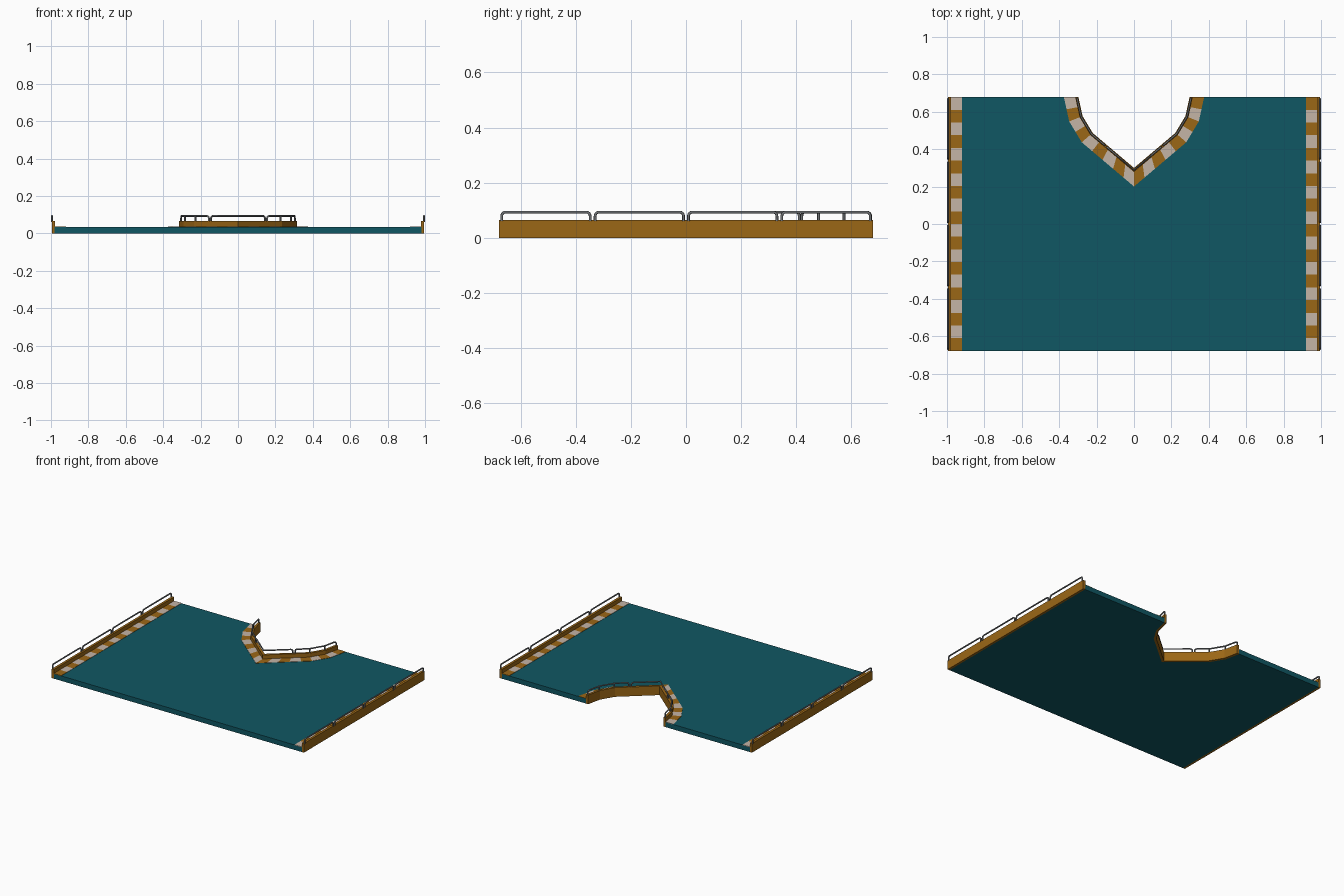
import bpy, bmesh, math
from mathutils import Vector

if "Cube" in bpy.data.objects:
    bpy.data.objects.remove(bpy.data.objects["Cube"])

def material(name, rgb):
    m = bpy.data.materials.new(name)
    m.diffuse_color = (*rgb, 1)
    m.use_nodes = True
    m.node_tree.nodes["Principled BSDF"].inputs["Base Color"].default_value = m.diffuse_color
    return m

TEAL = material("teal", (0.005, 0.095, 0.125))
ORANGE = material("orange", (0.33, 0.135, 0.008))
BEIGE = material("beige", (0.56, 0.46, 0.38))
GREY = material("rail_grey", (0.16, 0.17, 0.18))

Y0, Y1 = -0.678, 0.678
DECK_Z, CURB_Z, RAIL_Z, R = 0.035, 0.065, 0.093, 0.005

def make(name, bm, mats):
    bmesh.ops.recalc_face_normals(bm, faces=bm.faces)
    me = bpy.data.meshes.new(name)
    bm.to_mesh(me)
    bm.free()
    for m in mats:
        me.materials.append(m)
    ob = bpy.data.objects.new(name, me)
    bpy.context.collection.objects.link(ob)
    return ob

def add_prism(bm, poly, z0, z1, mi=0):
    lo = [bm.verts.new((p[0], p[1], z0)) for p in poly]
    hi = [bm.verts.new((p[0], p[1], z1)) for p in poly]
    n = len(poly)
    faces = [bm.faces.new(lo[::-1]), bm.faces.new(hi)]
    faces += [bm.faces.new((lo[i], lo[(i + 1) % n], hi[(i + 1) % n], hi[i])) for i in range(n)]
    for f in faces:
        f.material_index = mi

def prism(name, poly, z0, z1, mat):
    bm = bmesh.new()
    add_prism(bm, poly, z0, z1)
    return make(name, bm, [mat])

def offset(pts, d):
    """Mitred offset to the right of travel; the ends slide along x."""
    out = []
    nor = []
    for a, b in zip(pts, pts[1:]):
        t = (b - a).normalized()
        nor.append(Vector((t.y, -t.x)))
    for i, p in enumerate(pts):
        if i in (0, len(pts) - 1):
            n = nor[0 if i == 0 else -1]
            out.append(p + Vector((d / n.x, 0)))
        else:
            n = nor[i - 1] + nor[i]
            out.append(p + n * (d / n.dot(nor[i])))
    return out

def striped_band(name, inner, outer, counts, first):
    bm = bmesh.new()
    k = first
    for i, n in enumerate(counts):
        for j in range(n):
            s, e = j / n, (j + 1) / n
            add_prism(bm, [inner[i].lerp(inner[i + 1], s), inner[i].lerp(inner[i + 1], e),
                           outer[i].lerp(outer[i + 1], e), outer[i].lerp(outer[i + 1], s)],
                      DECK_Z - 0.002, DECK_Z + 0.002, k % 2)
            k += 1
    return make(name, bm, [ORANGE, BEIGE])

def rail_path(pts):
    """Inverted U over a ground path, with rounded top corners."""
    rad = 0.014
    top = [Vector((p.x, p.y, RAIL_Z)) for p in pts]
    def corner(c, nxt):
        t = (nxt - c).normalized()
        return [c + t * rad * (1 - math.cos(a)) - Vector((0, 0, rad * (1 - math.sin(a))))
                for a in (i * math.pi / 8 for i in range(5))]
    foot = lambda p: Vector((p.x, p.y, CURB_Z - 0.004))
    return ([foot(pts[0])] + corner(top[0], top[1]) + top[1:-1]
            + corner(top[-1], top[-2])[::-1] + [foot(pts[-1])])

def tubes(name, paths):
    cu = bpy.data.curves.new(name, 'CURVE')
    cu.dimensions = '3D'
    cu.bevel_depth = R
    cu.bevel_resolution = 2
    cu.use_fill_caps = True
    for path in paths:
        sp = cu.splines.new('POLY')
        sp.points.add(len(path) - 1)
        for q, p in zip(sp.points, path):
            q.co = (*p, 1)
    cu.materials.append(GREY)
    ob = bpy.data.objects.new(name, cu)
    bpy.context.collection.objects.link(ob)
    bpy.ops.object.select_all(action='DESELECT')
    ob.select_set(True)
    bpy.context.view_layer.objects.active = ob
    bpy.ops.object.convert(target='MESH')
    bpy.ops.object.shade_smooth_by_angle(angle=math.radians(50))

# Notch outline, left to right
half = [Vector(p) for p in ((-0.297, Y1), (-0.275, 0.577), (-0.221, 0.487))]
mir = lambda p: Vector((-p.x, p.y))
notch = half + [Vector((0, 0.30))] + [mir(p) for p in half[::-1]]
wall_out = offset(notch, 0.017)
band_out = offset(notch, 0.076)

# Deck slab with notch
deck = [Vector((-0.98, Y0)), Vector((0.98, Y0)), Vector((0.98, Y1))] + wall_out[::-1] + [Vector((-0.98, Y1))]
prism("deck", deck, 0, DECK_Z, TEAL)

# Notch curb and stripes
prism("notch_curb", notch + wall_out[::-1], 0, CURB_Z, ORANGE)
striped_band("notch_stripes", wall_out, band_out, (2, 2, 5, 5, 2, 2), 1)

# Side curbs, stripes and rails
for s, side in ((-1, "left"), (1, "right")):
    prism(side + "_curb", [(s * 0.978, Y0), (s * 0.995, Y0), (s * 0.995, Y1), (s * 0.978, Y1)], 0, CURB_Z, ORANGE)
    striped_band(side + "_stripes", [Vector((s * 0.979, Y0)), Vector((s * 0.979, Y1))],
                 [Vector((s * 0.92, Y0)), Vector((s * 0.92, Y1))], (20,), 0 if s < 0 else 1)
    step = (Y1 - Y0) / 4
    tubes(side + "_rails", [rail_path([Vector((s * 0.9945, Y0 + i * step + 0.009)),
                                       Vector((s * 0.9945, Y0 + (i + 1) * step - 0.009))]) for i in range(4)])

# Notch rails: one V shaped rail plus a bent rail on each side
mid = offset(notch, 0.0085)
a, b, c, tip = mid[:4]
t = 0.15 / abs(c.x)
near, far = tip.lerp(c, t - 0.025), tip.lerp(c, t + 0.025)
end = a.lerp(b, 0.07)
paths = [rail_path([near, tip, mir(near)])]
for f in (lambda p: p, mir):
    paths.append(rail_path([f(far), f(c), f(b), f(end)]))
    for p in (f(b), f(c)):
        paths.append([Vector((p.x, p.y, CURB_Z - 0.004)), Vector((p.x, p.y, RAIL_Z))])
tubes("notch_rails", paths)
